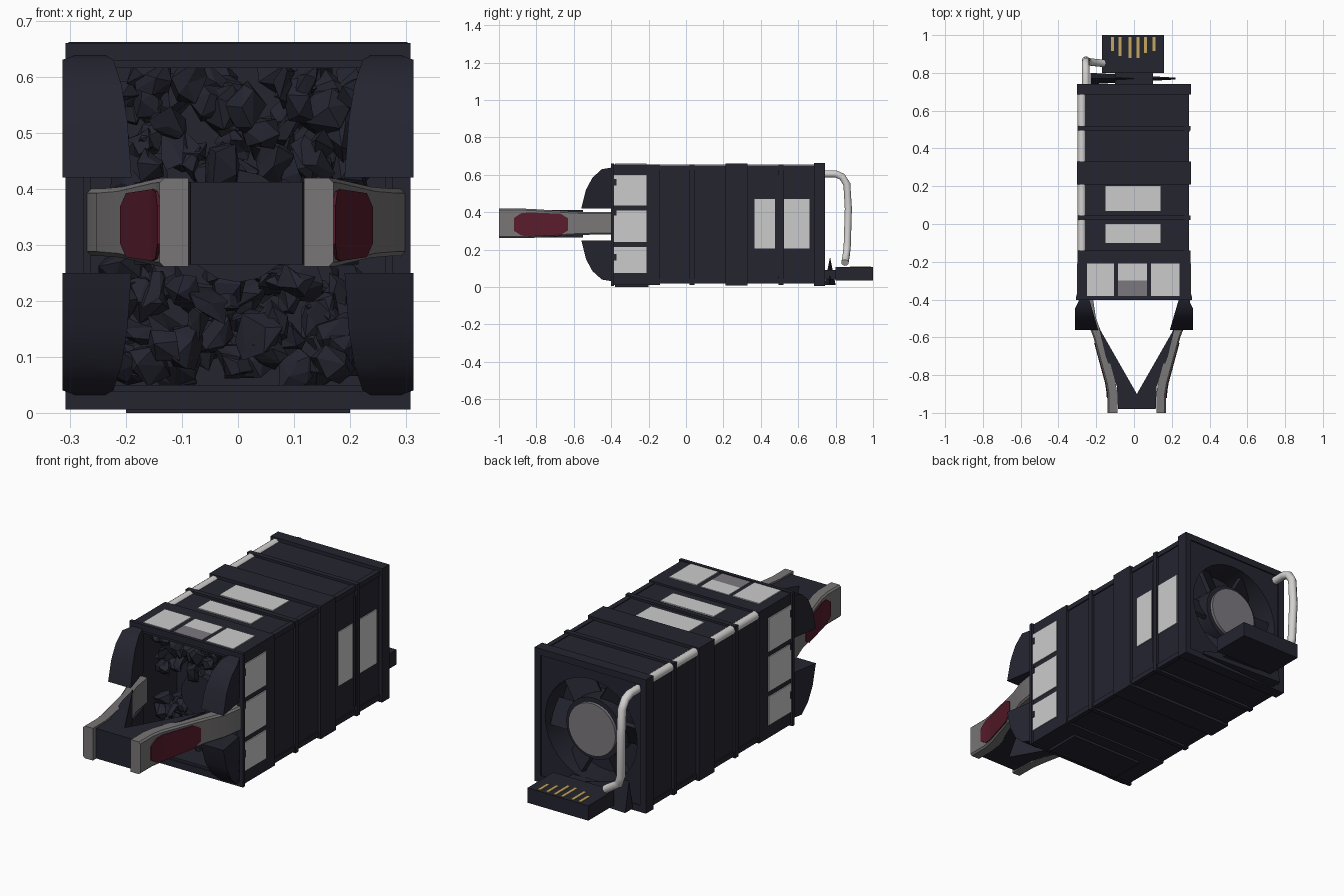
import bpy, bmesh, math, random
from mathutils import Vector, Matrix

random.seed(4)
cube = bpy.data.objects.get("Cube")
if cube:
    bpy.data.objects.remove(cube, do_unlink=True)


def material(name, r, g, b):
    m = bpy.data.materials.new(name)
    m.use_nodes = True
    m.diffuse_color = (r, g, b, 1)
    m.node_tree.nodes["Principled BSDF"].inputs["Base Color"].default_value = (r, g, b, 1)
    return m


NAVY = material("dark navy", .018, .018, .03)
GREY = material("warm grey", .19, .18, .18)
PANEL = material("light panel", .6, .6, .6)
PIPE = material("pale pipe", .65, .64, .63)
RED = material("deep red", .1, .012, .025)
GOLD = material("gold", .55, .38, .12)
HUB = material("hub grey", .2, .19, .21)


def finish(name, bm, mat, smooth=None):
    bmesh.ops.recalc_face_normals(bm, faces=bm.faces)
    me = bpy.data.meshes.new(name)
    bm.to_mesh(me)
    bm.free()
    me.materials.append(mat)
    ob = bpy.data.objects.new(name, me)
    bpy.context.collection.objects.link(ob)
    activate(ob)
    if smooth:
        bpy.ops.object.shade_smooth_by_angle(angle=math.radians(smooth))
    return ob


def activate(ob):
    bpy.ops.object.select_all(action='DESELECT')
    ob.select_set(True)
    bpy.context.view_layer.objects.active = ob


def add_box(bm, x0, x1, y0, y1, z0, z1):
    mid = Vector((x0 + x1, y0 + y1, z0 + z1)) / 2
    size = Matrix.Diagonal((x1 - x0, y1 - y0, z1 - z0, 1))
    bmesh.ops.create_cube(bm, size=1, matrix=Matrix.Translation(mid) @ size)


def boxes(name, mat, *dims):
    bm = bmesh.new()
    for d in dims:
        add_box(bm, *d)
    return finish(name, bm, mat)


def loft(name, mat, rings, smooth=None, caps=True):
    """Skin a list of equal rings of points."""
    bm = bmesh.new()
    rows = [[bm.verts.new(p) for p in ring] for ring in rings]
    n = len(rows[0])
    for a, b in zip(rows, rows[1:]):
        for i in range(n):
            j = (i + 1) % n
            bm.faces.new((a[i], a[j], b[j], b[i]))
    if caps:
        bm.faces.new(rows[0])
        bm.faces.new(rows[-1])
    return finish(name, bm, mat, smooth)


def frame(name, y0, y1, w, z0, z1, t=.032):
    return boxes(name, NAVY, (-w, w, y0, y1, z1 - t, z1), (-w, w, y0, y1, z0, z0 + t),
                 (-w, t - w, y0, y1, z0 + t, z1 - t), (w - t, w, y0, y1, z0 + t, z1 - t))


def cylinder_y(name, mat, r, y0, y1, z, n):
    ring = [(r * math.cos(i * math.tau / n), r * math.sin(i * math.tau / n) + z) for i in range(n)]
    return loft(name, mat, [[(x, y, h) for x, h in ring] for y in (y0, y1)], 40)


def cut(ob, cutter):
    mod = ob.modifiers.new("cut", 'BOOLEAN')
    mod.object, mod.operation, mod.solver = cutter, 'DIFFERENCE', 'EXACT'
    activate(ob)
    bpy.ops.object.modifier_apply(modifier="cut")
    bpy.data.objects.remove(cutter, do_unlink=True)


def pipe(name, points, r):
    cu = bpy.data.curves.new(name, 'CURVE')
    cu.dimensions, cu.bevel_depth, cu.bevel_resolution = '3D', r, 3
    cu.use_fill_caps = True
    sp = cu.splines.new('POLY')
    sp.points.add(len(points) - 1)
    for p, co in zip(sp.points, points):
        p.co = (*co, 1)
    cu.materials.append(PIPE)
    ob = bpy.data.objects.new(name, cu)
    bpy.context.collection.objects.link(ob)
    activate(ob)
    bpy.ops.object.convert(target='MESH')
    bpy.ops.object.shade_smooth_by_angle(angle=math.radians(50))


# Main housing, hollow at the front, round well at the back
MID = .333
body = boxes("housing", NAVY, (-.286, .286, -.395, .735, .022, .645))
cut(body, boxes("cavity_cutter", NAVY, (-.262, .262, -.6, -.1, .05, .615)))
cut(body, cylinder_y("well_cutter", NAVY, .25, .6, .9, MID, 32))

# Bands around the housing
frame("front_collar", -.385, -.14, .298, .012, .655)
frame("front_flange", -.402, -.385, .308, .006, .66)
frame("front_ring", .02, .045, .298, .01, .656)
frame("middle_band", .21, .33, .302, .008, .66)
frame("rear_ring", .495, .52, .298, .01, .656)
frame("rear_flange", .685, .742, .302, .006, .662)
boxes("corner_rails", NAVY, *[(x - .012, x + .012, -.14, .69, z - .012, z + .012)
                              for x in (-.28, .28) for z in (.03, .637) if x > 0 or z < .3])
boxes("side_seams", NAVY, *[(s * .288 - .006, s * .288 + .006, .488, .498, .06, .6) for s in (-1, 1)])

# Light panels
boxes("top_panels", PANEL, (-.15, .14, .07, .2, .644, .65), (-.15, .14, -.1, 0, .644, .65))
boxes("front_top_panels", PANEL, (-.25, -.105, -.38, -.21, .654, .66), (.09, .24, -.38, -.21, .654, .66))
boxes("front_top_grille", HUB, (-.085, .07, -.38, -.3, .654, .658))
boxes("front_top_tray", PANEL, (-.085, .07, -.3, -.21, .654, .658))
cells = [(.075, .215), (.24, .41), (.435, .6)]
for s, side in ((-1, "right"), (1, "left")):
    x0, x1 = sorted((s * .296, s * .303))
    boxes(side + "_front_panels", PANEL, *[(x0, x1, -.385, -.21, a, b) for a, b in cells])
    boxes(side + "_panel_tabs", NAVY, *[(x0 - .002, x1 + .002, -.395, -.372, z - .017, z + .017)
                                        for z in (.16, .4, .56)])
boxes("left_rear_panels", PANEL, (.284, .291, .365, .475, .205, .47), (.284, .291, .525, .66, .205, .47))

# Crushed pieces inside the mouth
bm = bmesh.new()
for i in range(150):
    z = random.uniform(.42, .6) if i % 2 else random.uniform(.06, .26)
    spot = Vector((random.uniform(-.23, .23), random.uniform(-.34, -.14), z))
    size = Matrix.Diagonal([random.uniform(.018, .05) for _ in "xyz"] + [1])
    turn = Matrix.Rotation(random.uniform(0, 6), 4, Vector((random.random(), random.random(), 1)))
    geo = bmesh.ops.create_icosphere(bm, subdivisions=1, radius=1,
                                     matrix=Matrix.Translation(spot) @ turn @ size)
    for v in geo["verts"]:
        v.co += Vector([random.uniform(-.012, .012) for _ in "xyz"])
finish("mouth_rubble", bm, NAVY)
cylinder_y("mouth_core", NAVY, .1, -.3, -.08, MID, 16)

# Four rounded cheeks around the mouth
profile = [(-.39, .64), (-.45, .63), (-.5, .585), (-.535, .52), (-.56, .42), (-.39, .42)]
for s, side in ((-1, "right"), (1, "left")):
    for up in (True, False):
        rings = []
        for outer in (False, True):
            ring = []
            for y, z in profile:
                t = (-.39 - y) / .17
                x = .285 + .028 * min(1, 3 * t) if outer else .24 - .05 * t
                ring.append((s * x, y, z if up else .67 - z))
            rings.append(ring)
        loft(f"{side}_{'upper' if up else 'lower'}_cheek", NAVY, rings, 35)

# Two grey arms with red inlays, joined by a dark wedge
CX = .015
path = [(.285, -.39), (.268, -.5), (.23, -.6), (.165, -.84), (.155, -.9), (.155, -1)]


def outer_x(y):
    for (xa, ya), (xb, yb) in zip(path, path[1:]):
        if ya >= y >= yb:
            return xa + (xb - xa) * (ya - y) / (ya - yb)


def half_height(y):
    return .06 + .019 * min(1, max(0, (-.55 - y) / .3))


inlay = [(-.63, .032), (-.67, .057), (-.84, .064), (-.88, .06), (-.92, .034)]
for s, side in ((-1, "right"), (1, "left")):
    rings = []
    for x, y in path:
        h = half_height(y)
        xi = x - .052
        rings.append([(CX + s * a, y, .34 + b) for a, b in
                      ((xi, -h), (x - .008, -h), (x, .008 - h), (x, h - .008), (x - .008, h), (xi, h))])
    loft(side + "_arm", GREY, rings, 30)
    loft(side + "_arm_inlay", RED, [[(CX + s * (outer_x(y) + o), y, .335 + k * h)
                                     for o, k in ((-.002, -1), (.004, -1), (.004, 1), (-.002, 1))]
                                    for y, h in inlay])
wedge = [(-.2, -.55), (-.165, -.7), (-.105, -.86), (-.1, -.98), (.1, -.98),
         (.105, -.86), (.165, -.7), (.2, -.55), (0, -.9)]
loft("arm_wedge", NAVY, [[(CX + x, y, z) for x, y in wedge] for z in (.265, .412)])

# Rear fan: hub disc and slanted vanes
cylinder_y("fan_hub_rim", NAVY, .15, .6, .715, MID, 24)
cylinder_y("fan_hub", HUB, .128, .6, .73, MID, 32)
bm = bmesh.new()
for i in range(6):
    a = i * math.tau / 6
    turn = Matrix.Translation((0, .66, MID)) @ Matrix.Rotation(a, 4, 'Y')
    tilt = Matrix.Translation((.19, 0, 0)) @ Matrix.Rotation(.5, 4, 'X')
    bmesh.ops.create_cube(bm, size=1, matrix=turn @ tilt @ Matrix.Diagonal((.12, .02, .13, 1)))
finish("fan_vanes", bm, NAVY)

# Pipes along the upper right edge and down the back
pipe("edge_pipe", [(-.276, -.15, .634), (-.276, .69, .634)], .022)
pipe("rear_pipe", [(-.255, .72, .605), (-.255, .8, .605), (-.255, .835, .59), (-.255, .86, .55),
                   (-.255, .868, .42), (-.25, .862, .22), (-.235, .858, .18), (-.16, .85, .13)], .02)

# Connector tongue with gold contacts and its wedge
boxes("connector_tongue", NAVY, (-.17, .16, .8, 1, .035, .108))
boxes("gold_contacts", GOLD, *[(x - .008, x + .008, .875 + random.uniform(0, .05), .99, .107, .111)
                               for x in (-.115, -.075, -.02, .02, .062, .105)])
loft("connector_wedge", NAVY, [[(-.23, .74, .012), (-.23, .8, .012), (-.23, .77, .16)],
                               [(.22, .765, .012), (.22, .775, .012), (.22, .77, .03)]])
boxes("connector_foot", NAVY, (-.1, .1, .73, .81, .04, .09))
boxes("base_plate", NAVY, (-.2, .2, -.38, -.2, 0, .02))
